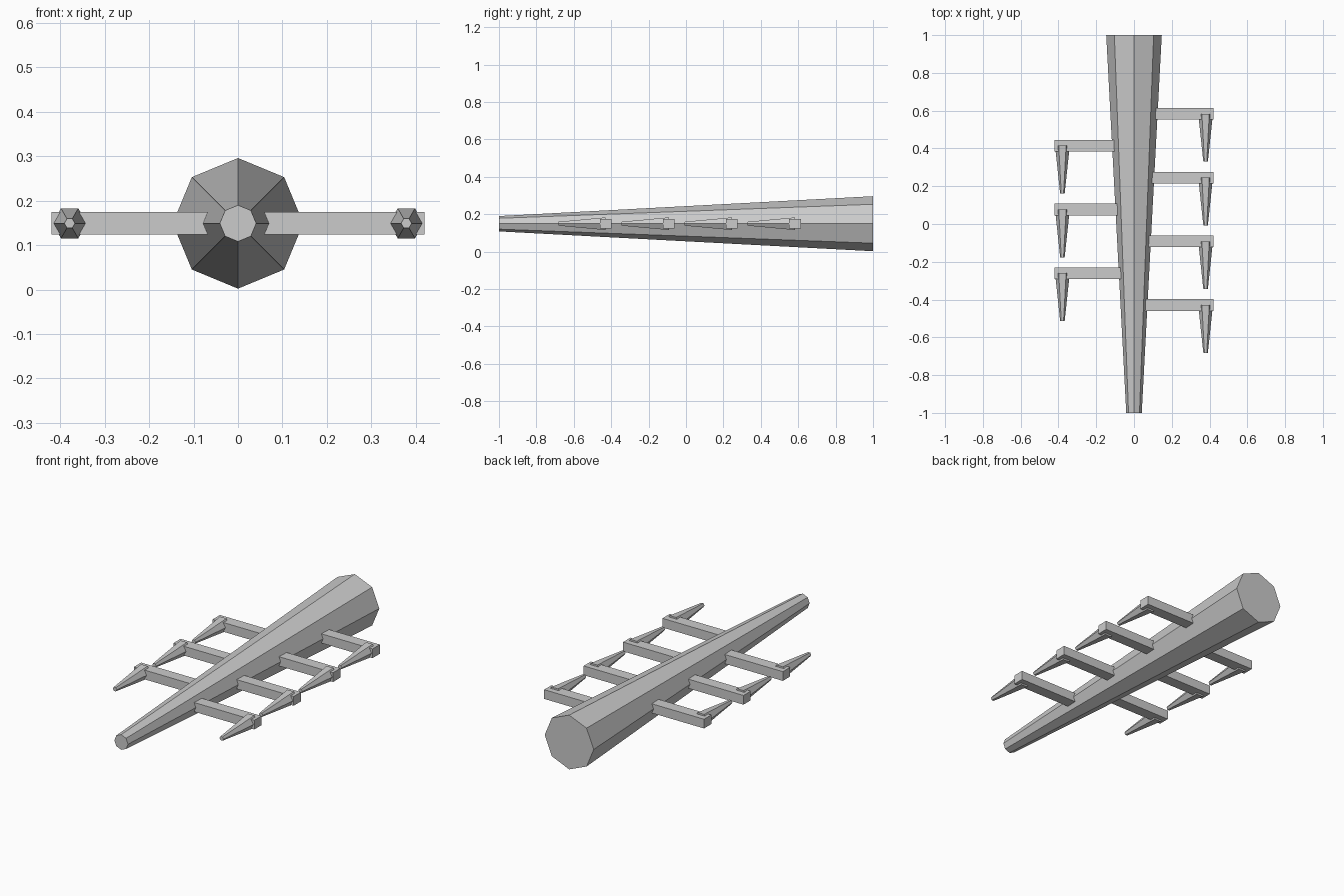
import bpy, math

if "Cube" in bpy.data.objects:
    bpy.data.objects.remove(bpy.data.objects["Cube"])

Z = 0.149  # height of the common axis


def tapered_rod(name, x, y_back, y_front, r_back, r_front, sides, turn):
    """Flat-faced tapered prism along Y with capped ends."""
    verts, faces = [], []
    for y, r in ((y_back, r_back), (y_front, r_front)):
        for i in range(sides):
            a = turn + 2 * math.pi * i / sides
            verts.append((x + r * math.cos(a), y, Z + r * math.sin(a)))
    for i in range(sides):
        j = (i + 1) % sides
        faces.append((i, j, sides + j, sides + i))
    faces.append(tuple(reversed(range(sides))))
    faces.append(tuple(range(sides, 2 * sides)))
    return add_mesh(name, verts, faces)


def box(name, x0, x1, y0, y1, z0, z1):
    verts = [(x, y, z) for x in (x0, x1) for y in (y0, y1) for z in (z0, z1)]
    faces = [(0, 1, 3, 2), (4, 6, 7, 5), (0, 4, 5, 1),
             (2, 3, 7, 6), (0, 2, 6, 4), (1, 5, 7, 3)]
    return add_mesh(name, verts, faces)


def add_mesh(name, verts, faces):
    mesh = bpy.data.meshes.new(name)
    mesh.from_pydata(verts, [], faces)
    mesh.update()
    obj = bpy.data.objects.new(name, mesh)
    bpy.context.collection.objects.link(obj)
    return obj


# Main octagonal shaft, thick at the back
tapered_rod("shaft", 0, 1.0, -1.0, 0.147, 0.041, 8, 0)

# Alternating side arms, each with a hexagonal spike pointing forward
for i in range(7):
    y = 0.583 - i * 0.1687
    side = 1 if i % 2 == 0 else -1
    x0, x1 = sorted((side * 0.02, side * 0.42))
    box(f"arm_{i + 1}", x0, x1, y - 0.031, y + 0.031, Z - 0.025, Z + 0.025)
    tapered_rod(f"spike_{i + 1}", side * 0.379, y, y - 0.253,
                0.039, 0.012, 6, 0)
